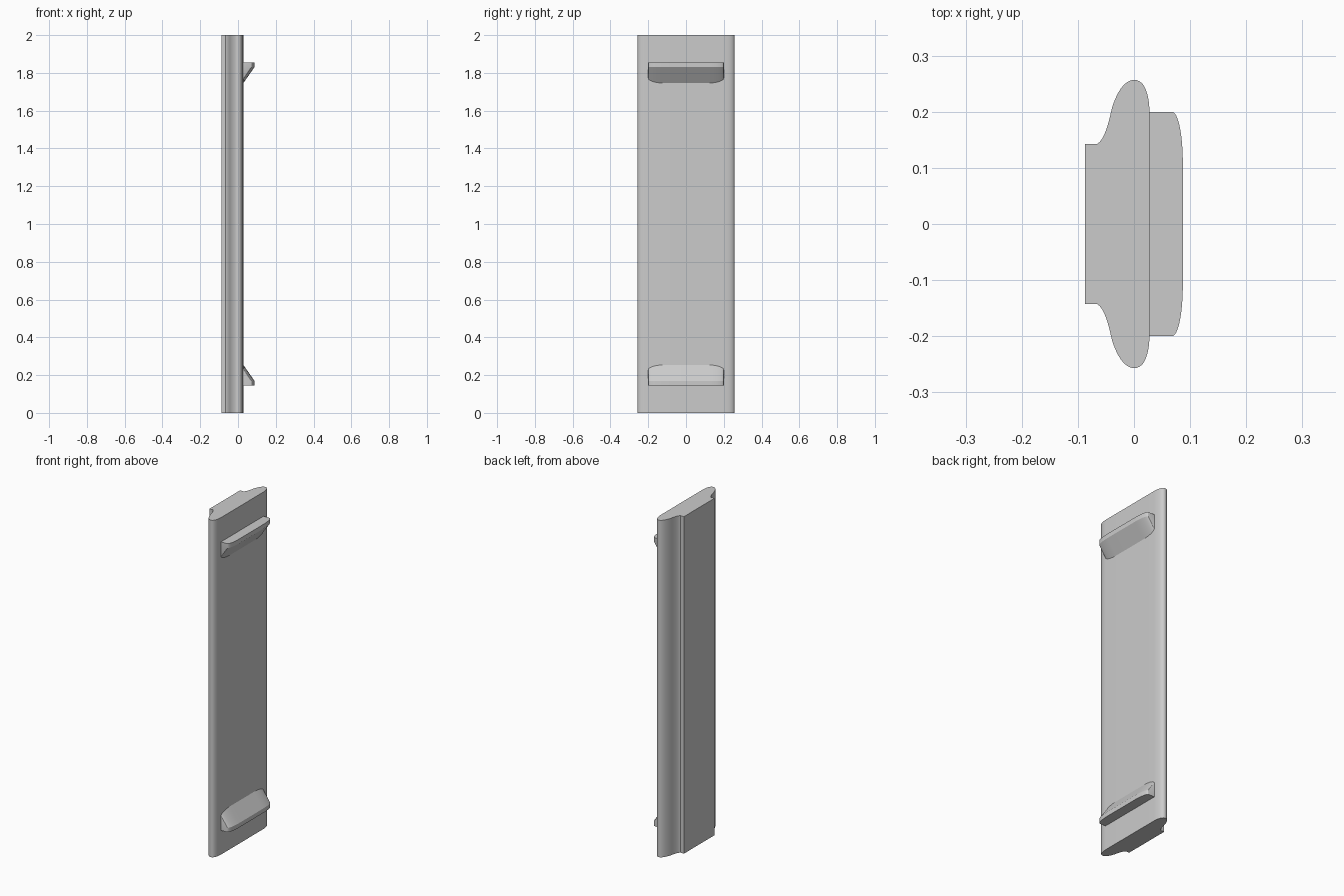
import bpy
import bmesh
import math
from mathutils import Vector
from mathutils.geometry import interpolate_bezier

if "Cube" in bpy.data.objects:
    bpy.data.objects.remove(bpy.data.objects["Cube"], do_unlink=True)

grey = bpy.data.materials.new("plain_grey")
grey.use_nodes = True
colour = (0.6, 0.6, 0.6, 1)
grey.diffuse_color = colour
grey.node_tree.nodes["Principled BSDF"].inputs["Base Color"].default_value = colour


def loft(name, sections):
    """Join equal rings of points into a closed solid."""
    bm = bmesh.new()
    rings = [[bm.verts.new(p) for p in ring] for ring in sections]
    count = len(rings[0])
    for a, b in zip(rings, rings[1:]):
        for i in range(count):
            j = (i + 1) % count
            bm.faces.new((a[i], a[j], b[j], b[i]))
    bm.faces.new(rings[0])
    bm.faces.new(rings[-1])
    bmesh.ops.recalc_face_normals(bm, faces=bm.faces)
    mesh = bpy.data.meshes.new(name)
    bm.to_mesh(mesh)
    bm.free()
    mesh.materials.append(grey)
    obj = bpy.data.objects.new(name, mesh)
    bpy.context.collection.objects.link(obj)
    bpy.ops.object.select_all(action='DESELECT')
    obj.select_set(True)
    bpy.context.view_layer.objects.active = obj
    bpy.ops.object.shade_smooth_by_angle(angle=math.radians(25))
    return obj


# Slat: half outline with a flat back ridge and rounded edge, mirrored in y
curves = [
    ((-0.065, 0.143), (-0.054, 0.15), (-0.046, 0.175), (-0.041, 0.2)),
    ((-0.041, 0.2), (-0.035, 0.225), (-0.02, 0.257), (0, 0.257)),
    ((0, 0.257), (0.018, 0.257), (0.028, 0.235), (0.028, 0.19)),
]
half = [Vector((-0.087, 0.143))]
for c in curves:
    pts = interpolate_bezier(*[Vector(p) for p in c], 10)
    half += [p.to_2d() for p in (pts if c is curves[0] else pts[1:])]
outline = half + [Vector((p.x, -p.y)) for p in reversed(half)]
loft("slat", [[(p.x, p.y, z) for p in outline] for z in (0, 2)])


# Wedge lugs: triangular section pulled in along an ellipse at both ends
def lug(name, flip):
    steps = [i / 12 for i in range(13)]
    ends = [0.11 + 0.09 * math.sin(t * math.pi / 2) for t in steps]
    sections = []
    for y in [-e for e in reversed(ends)] + ends:
        t = min(1, (abs(y) - 0.11) / 0.09)
        d = 0.019 * (1 - math.sqrt(max(0, 1 - t * t)))
        ring = [(0.027, 1.856), (0.087 - d, 1.856),
                (0.087 - d, 1.83), (0.027, 1.744 + 1.44 * d)]
        sections.append([(x, y, 2 - z if flip else z) for x, z in ring])
    return loft(name, sections)


lug("upper_lug", False)
lug("lower_lug", True)
